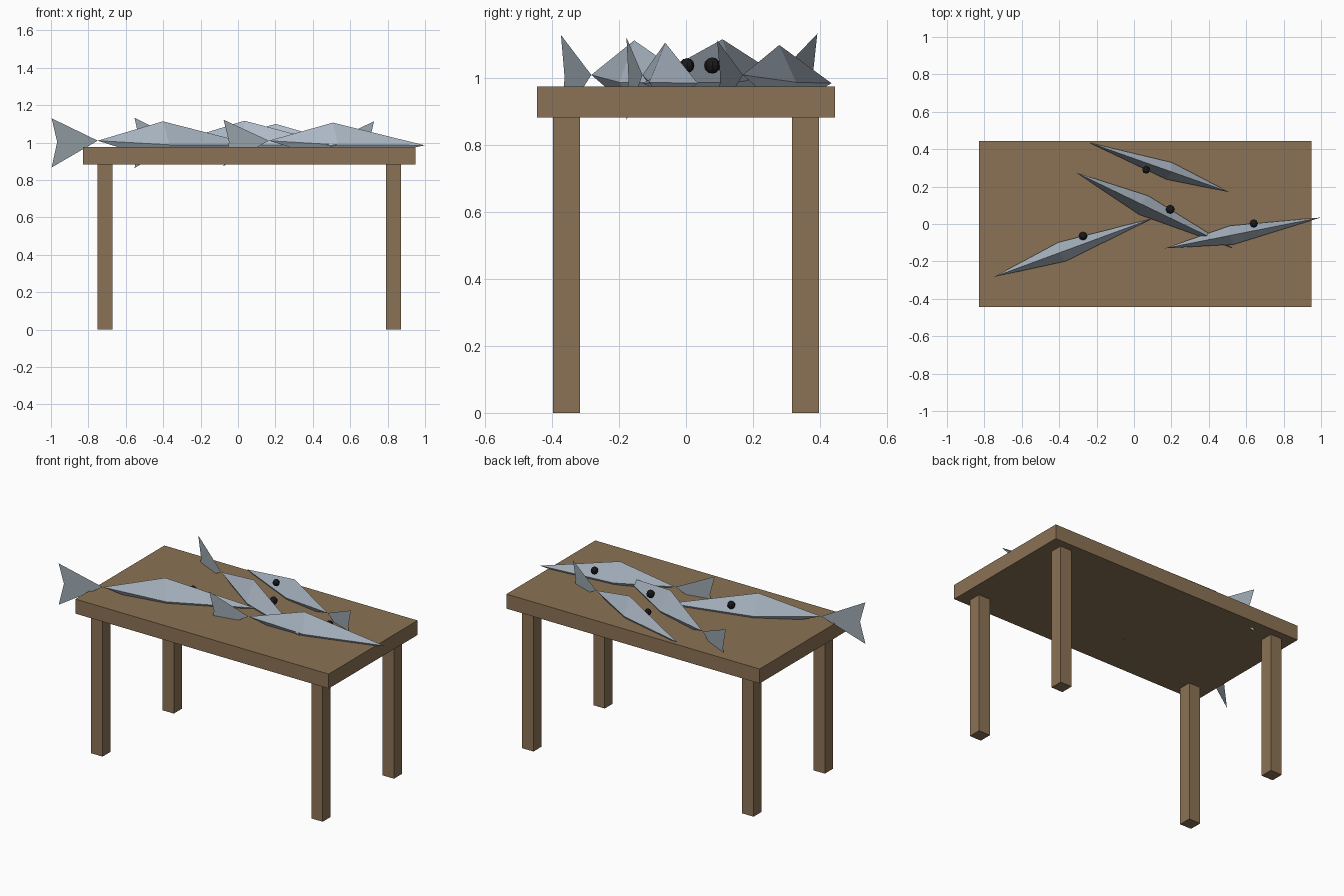
import bpy, bmesh
from math import hypot
from mathutils import Vector

if "Cube" in bpy.data.objects:
    bpy.data.objects.remove(bpy.data.objects["Cube"])

def material(name, rgb):
    m = bpy.data.materials.new(name)
    m.diffuse_color = (*rgb, 1)
    m.use_nodes = True
    m.node_tree.nodes["Principled BSDF"].inputs["Base Color"].default_value = m.diffuse_color
    return m

WOOD = material("wood", (0.26, 0.17, 0.09))
SKIN = material("fish_skin", (0.43, 0.50, 0.58))
FIN = material("fin", (0.33, 0.39, 0.43))
BLACK = material("eye_black", (0.01, 0.01, 0.012))

def add_mesh(name, verts, faces, mat):
    me = bpy.data.meshes.new(name)
    me.from_pydata(verts, [], faces)
    bm = bmesh.new()
    bm.from_mesh(me)
    bmesh.ops.recalc_face_normals(bm, faces=bm.faces)
    bm.to_mesh(me)
    bm.free()
    me.materials.append(mat)
    ob = bpy.data.objects.new(name, me)
    bpy.context.collection.objects.link(ob)
    return ob

def box(name, centre, size, mat):
    bpy.ops.mesh.primitive_cube_add(size=1, location=centre)
    ob = bpy.context.object
    ob.name = name
    ob.scale = size
    ob.data.materials.append(mat)

# Table
TX = 0.06
box("table_top", (TX, 0, 0.929), (1.776, 0.89, 0.092), WOOD)
for sx, xn in ((-1, "left"), (1, "right")):
    for sy, yn in ((-1, "front"), (1, "back")):
        box(f"{yn}_{xn}_leg", (TX + sx * 0.772, sy * 0.357, 0.443),
            (0.08, 0.08, 0.886), WOOD)

def fish(name, joint, nose):
    """Low-poly fish from its tail joint to its nose, lying at table height."""
    j, n = Vector(joint), Vector(nose)
    L = (n - j).length
    d = (n - j) / L
    left = Vector((-d.y, d.x))

    def at(along, side, z):
        p = j + d * along * L + left * side * L
        return (p.x, p.y, z)

    # Body: a stretched diamond with four ridge points round its middle
    body = [at(0, 0, 1.01), at(1, 0, 0.985),
            at(0.41, 0, 1.0 + 0.125 * L), at(0.43, 0.06, 0.988),
            at(0.45, 0, 1.0 - 0.122 * L), at(0.43, -0.06, 0.988)]
    faces = []
    for i in range(4):
        a, b = 2 + i, 2 + (i + 1) % 4
        faces += [(0, a, b), (1, b, a)]
    add_mesh(name + "_body", body, faces, SKIN)

    # Upright flat tail with a notch
    tail = [at(0, 0, 1.01), at(-0.29, 0, 1.0 + 0.143 * L),
            at(-0.255, 0, 1.003), at(-0.29, 0, 1.0 - 0.147 * L)]
    add_mesh(name + "_tail", tail, [(0, 1, 2), (0, 2, 3)], FIN)

    # Eye on the left flank
    bpy.ops.mesh.primitive_uv_sphere_add(segments=8, ring_count=6, radius=0.026 * L,
                                         location=at(0.578, 0.045, 1.038))
    eye = bpy.context.object
    eye.name = name + "_eye"
    eye.data.materials.append(BLACK)

fish("front_left_fish", (-0.75, -0.283), (0.10, 0.03))
fish("middle_fish", (-0.31, 0.275), (0.53, -0.13))
fish("back_fish", (0.51, 0.17), (-0.24, 0.435))
fish("front_right_fish", (0.165, -0.13), (1.0, 0.035))
